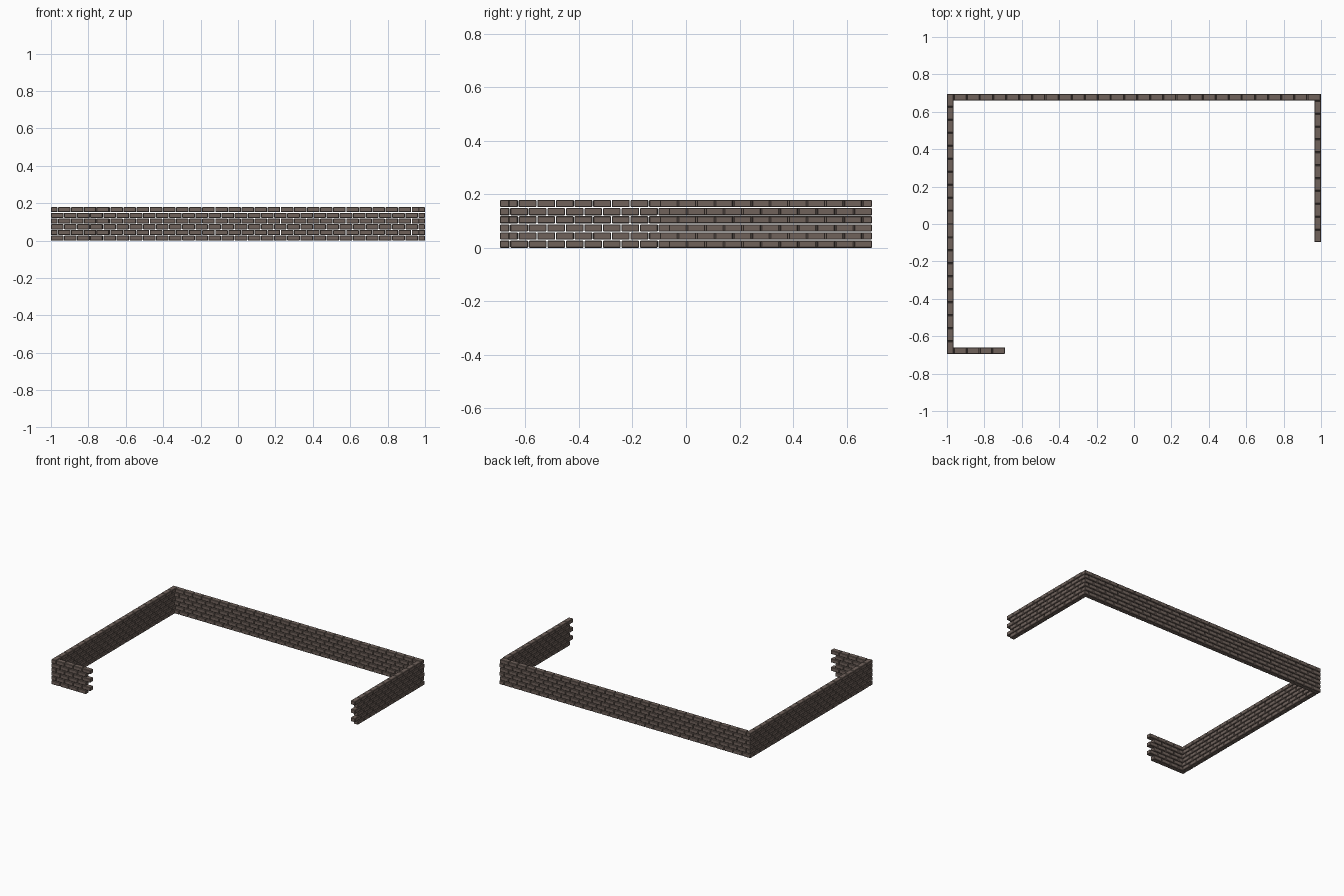
import bpy, bmesh
from mathutils import Matrix, Vector

if "Cube" in bpy.data.objects:
    bpy.data.objects.remove(bpy.data.objects["Cube"])

T = 0.035            # brick depth
H = 0.027            # brick height
PITCH = 0.0304       # course spacing
GAP = 0.003          # open joint
COURSES = 6

mat = bpy.data.materials.new("weathered_brick")
mat.diffuse_color = (0.16, 0.122, 0.105, 1)
mat.use_nodes = True
mat.node_tree.nodes["Principled BSDF"].inputs["Base Color"].default_value = mat.diffuse_color


def wall(name, axis, across, spans, count):
    """Courses of bricks along axis; spans = (short course, long course),
    count = bricks in each, across = wall centre line on the other axis."""
    bm = bmesh.new()
    for c in range(COURSES):
        a, b = spans[c % 2]
        n = count[c % 2]
        step = (b - a + GAP) / n
        for i in range(n):
            mid = a + i * step + (step - GAP) / 2
            size = [T, T, H]
            size[axis] = step - GAP
            pos = [across, across, c * PITCH + H / 2]
            pos[axis] = mid
            m = Matrix.Translation(Vector(pos)) @ Matrix.Diagonal((*size, 1))
            bmesh.ops.create_cube(bm, size=1, matrix=m)
    # worn brick edges
    bmesh.ops.bevel(bm, geom=bm.edges[:], offset=0.0025, segments=1,
                    affect='EDGES', profile=0.5)
    me = bpy.data.meshes.new(name)
    bm.to_mesh(me)
    bm.free()
    me.materials.append(mat)
    ob = bpy.data.objects.new(name, me)
    bpy.context.collection.objects.link(ob)
    return ob


X, Y = 1.0, 0.695
cx, cy = X - T / 2, Y - T / 2

# Alternate courses interlock at every corner
wall("back_wall", 0, cy, ((-X, X - T - GAP), (-X + T + GAP, X - 0.004)), (28, 28))
wall("left_wall", 1, -cx, ((-Y + T + GAP, Y - T - GAP), (-Y, Y)), (19, 20))
wall("right_wall", 1, cx, ((-0.064, Y), (-0.097, Y - T - GAP)), (11, 11))
wall("front_wall_stub", 0, -cy, ((-X, -0.725), (-X + T + GAP, -0.69)), (4, 4))
